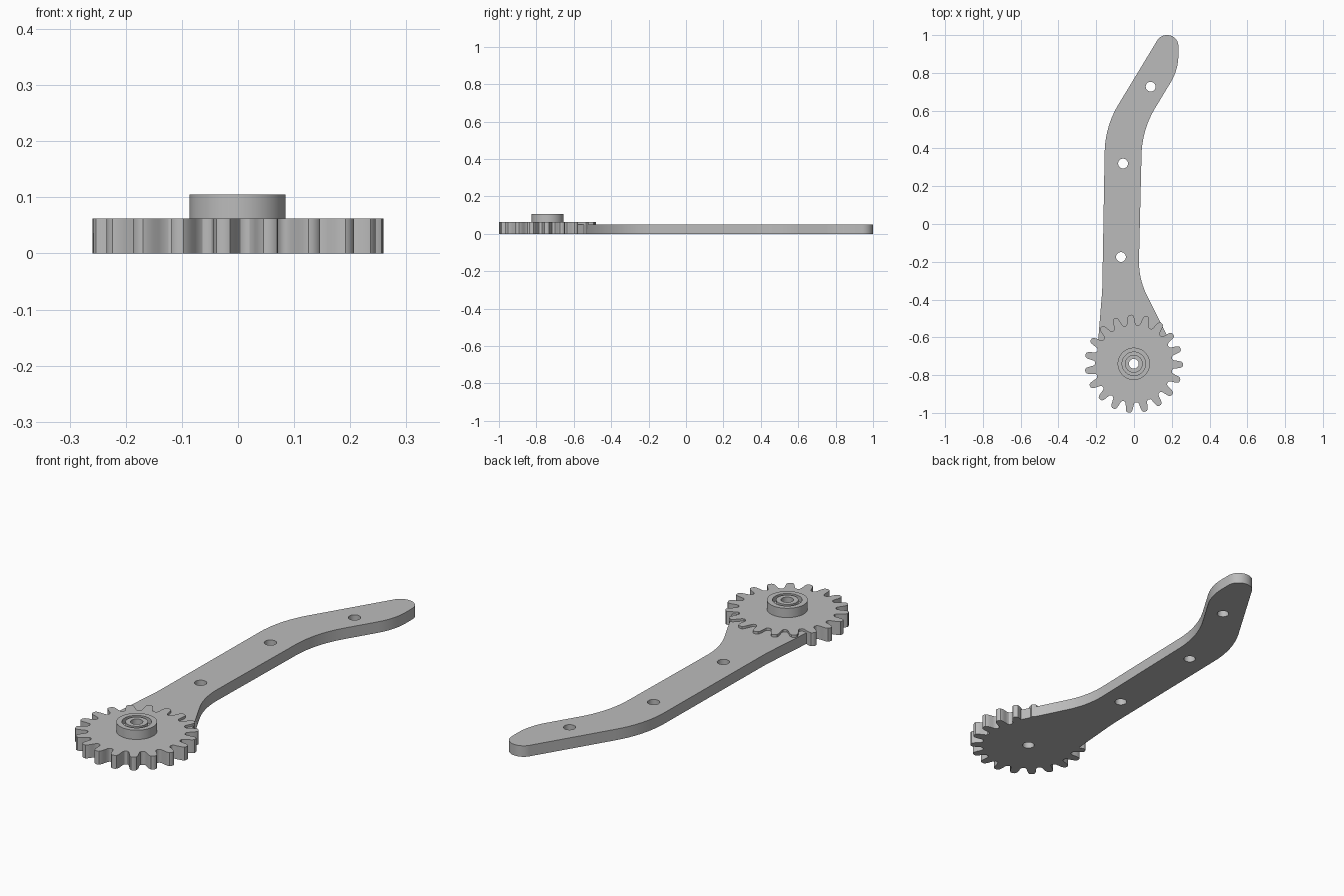
import bpy, bmesh
from math import pi, cos, sin, tan, radians
from mathutils import Vector

cube = bpy.data.objects.get("Cube")
if cube:
    bpy.data.objects.remove(cube, do_unlink=True)

# Material
grey = bpy.data.materials.new("plain grey")
grey.use_nodes = True
colour = (0.5, 0.5, 0.5, 1)
grey.diffuse_color = colour
grey.node_tree.nodes["Principled BSDF"].inputs["Base Color"].default_value = colour

CENTRE = Vector((-0.001, -0.74))
GEAR_TOP, ARM_TOP, HUB_TOP = 0.062, 0.051, 0.105
BORE = 0.026


def add_object(name, bm):
    bmesh.ops.recalc_face_normals(bm, faces=bm.faces)
    mesh = bpy.data.meshes.new(name)
    bm.to_mesh(mesh)
    bm.free()
    mesh.materials.append(grey)
    obj = bpy.data.objects.new(name, mesh)
    bpy.context.collection.objects.link(obj)
    return obj


def extrude_outline(name, points, low, high):
    bm = bmesh.new()
    face = bm.faces.new([bm.verts.new((p[0], p[1], low)) for p in points])
    result = bmesh.ops.extrude_face_region(bm, geom=[face])
    top = [v for v in result["geom"] if isinstance(v, bmesh.types.BMVert)]
    bmesh.ops.translate(bm, verts=top, vec=(0, 0, high - low))
    return add_object(name, bm)


def rounded(corners, steps=10):
    """Outline through (x, y, radius) corners, each replaced by an arc."""
    points = []
    for i, (x, y, radius) in enumerate(corners):
        here = Vector((x, y))
        if not radius:
            points.append(here)
            continue
        a = (Vector(corners[i - 1][:2]) - here).normalized()
        b = (Vector(corners[(i + 1) % len(corners)][:2]) - here).normalized()
        half = a.angle(b) / 2
        middle = here + (a + b).normalized() * radius / sin(half)
        start = here + a * radius / tan(half) - middle
        end = here + b * radius / tan(half) - middle
        sweep = start.angle(end)
        for k in range(steps + 1):
            t = k / steps
            points.append(middle + (start * sin((1 - t) * sweep)
                                    + end * sin(t * sweep)) / sin(sweep))
    return points


def circle(centre, radius, count=40):
    return [Vector(centre) + radius * Vector((cos(2 * pi * k / count), sin(2 * pi * k / count)))
            for k in range(count)]


def combine(target, other, operation):
    mod = target.modifiers.new("combine", "BOOLEAN")
    mod.operation, mod.solver, mod.object = operation, "EXACT", other
    bpy.context.view_layer.objects.active = target
    bpy.ops.object.modifier_apply(modifier=mod.name)
    bpy.data.objects.remove(other, do_unlink=True)


# Gear with rounded teeth: (angle from tooth middle in degrees, radius)
TEETH = 19
half_tooth = [(8.6, 0.205), (7.2, 0.207), (6.0, 0.213), (5.2, 0.225),
              (4.6, 0.237), (3.7, 0.25), (2.7, 0.257), (1.2, 0.26)]
tooth = [(-a, r) for a, r in half_tooth] + [(a, r) for a, r in reversed(half_tooth)]
outline = []
for n in range(TEETH):
    for a, r in tooth:
        angle = radians(a - 1) + 2 * pi * n / TEETH
        outline.append(CENTRE + r * Vector((cos(angle), sin(angle))))
body = extrude_outline("gear_and_arm", outline, 0, GEAR_TOP)

# Bent arm flaring into the gear
arm = extrude_outline("arm", rounded([
    (0.1, -0.74, 0), (0.18, -0.6, 0), (0.024, -0.29, 0.4), (0.043, 0.5, 0.5),
    (0.235, 0.817, 0.28), (0.235, 1.0, 0.058), (0.14, 1.0, 0.06),
    (-0.153, 0.516, 0.5), (-0.168, -0.35, 1.0), (-0.19, -0.62, 0), (-0.12, -0.74, 0),
]), 0, ARM_TOP)
combine(body, arm, "UNION")

# Through holes along the arm and the gear bore
for spot in [CENTRE, (0.088, 0.727), (-0.058, 0.32), (-0.069, -0.175)]:
    cutter = extrude_outline("hole_cutter", circle(spot, BORE), -0.1, 0.2)
    cutter.hide_render = True
    combine(body, cutter, "DIFFERENCE")

# Hub with a ring groove in its top
bm = bmesh.new()
profile = [(0.0855, GEAR_TOP), (0.0855, HUB_TOP), (0.062, HUB_TOP), (0.062, 0.08),
           (0.047, 0.08), (0.047, HUB_TOP), (BORE, HUB_TOP), (BORE, GEAR_TOP)]
verts = [bm.verts.new((r, 0, z)) for r, z in profile]
edges = [bm.edges.new(pair) for pair in zip(verts, verts[1:])]
bmesh.ops.spin(bm, geom=verts + edges, cent=(0, 0, 0), axis=(0, 0, 1),
               angle=2 * pi, steps=64, use_merge=True)
bmesh.ops.remove_doubles(bm, verts=bm.verts, dist=0.0001)
bmesh.ops.translate(bm, verts=bm.verts, vec=(CENTRE.x, CENTRE.y, 0))
hub = add_object("hub", bm)

# Smooth curved walls, sharp rims
for obj in (body, hub):
    bpy.ops.object.select_all(action="DESELECT")
    obj.select_set(True)
    bpy.context.view_layer.objects.active = obj
    bpy.ops.object.shade_smooth_by_angle(angle=radians(30))
